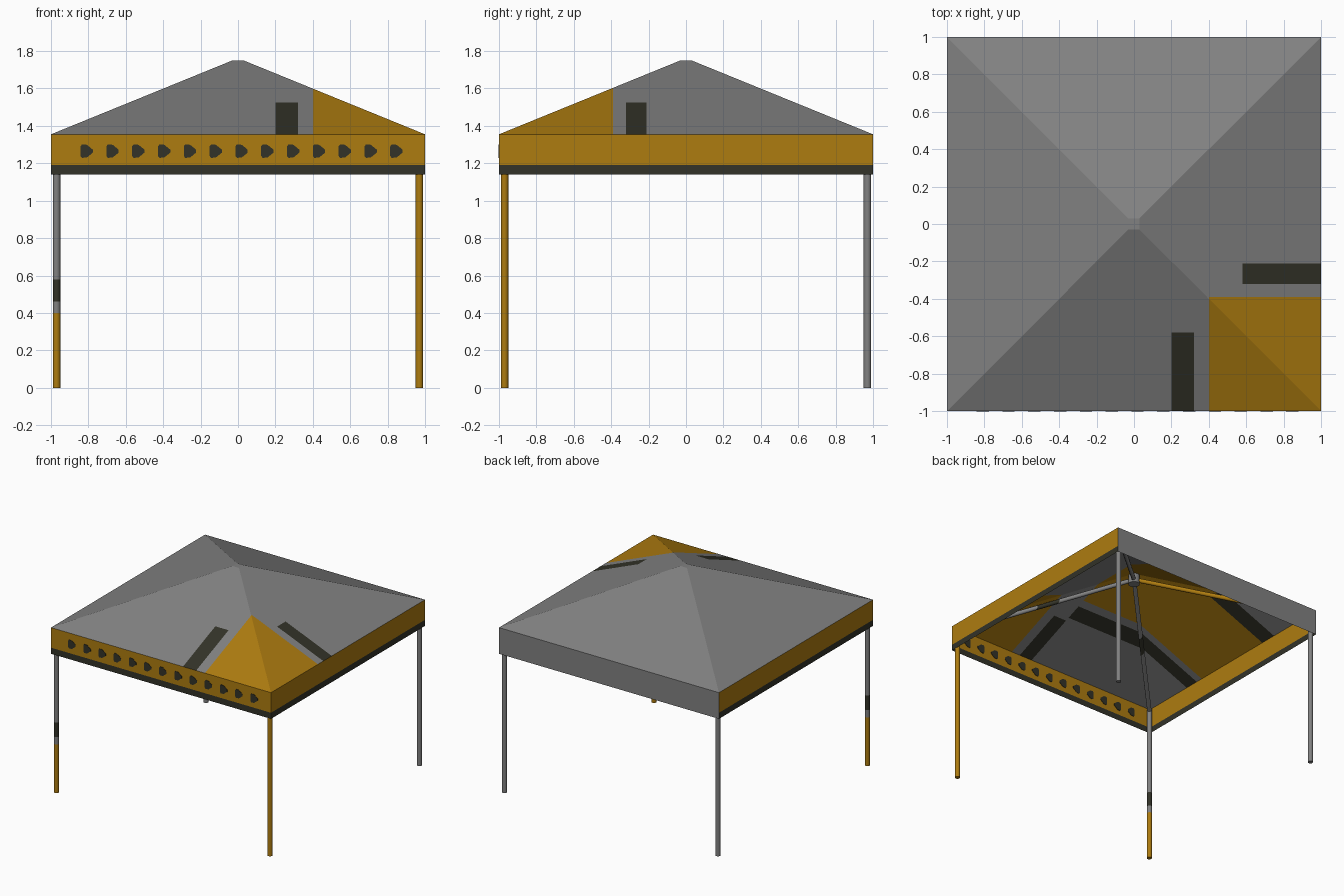
import bpy, bmesh, math
from mathutils import Vector

if "Cube" in bpy.data.objects:
    bpy.data.objects.remove(bpy.data.objects["Cube"])

GREY, YELLOW, DARK = 0, 1, 2
MATS = []
for name, col in (("grey fabric", (0.22, 0.22, 0.22)),
                  ("amber yellow", (0.42, 0.20, 0.005)),
                  ("charcoal", (0.032, 0.032, 0.021))):
    m = bpy.data.materials.new(name)
    m.diffuse_color = (*col, 1)
    m.use_nodes = True
    m.node_tree.nodes["Principled BSDF"].inputs["Base Color"].default_value = m.diffuse_color
    MATS.append(m)


def finish(name, bm, rule, cuts=(), smooth=False):
    """Slice the mesh at axis-aligned planes, then colour its faces by a rule."""
    for axis, value in cuts:
        n = Vector((0, 0, 0))
        n[axis] = 1
        bmesh.ops.bisect_plane(bm, geom=bm.verts[:] + bm.edges[:] + bm.faces[:],
                               plane_co=n * value, plane_no=n, dist=1e-5)
    for f in bm.faces:
        f.material_index = rule(f.calc_center_median())
        f.smooth = smooth and len(f.verts) == 4
    me = bpy.data.meshes.new(name)
    bm.to_mesh(me)
    bm.free()
    for m in MATS:
        me.materials.append(m)
    ob = bpy.data.objects.new(name, me)
    bpy.context.collection.objects.link(ob)
    return ob


EDGE, TOP, EAVE, HEM = 1.0, 1.75, 1.355, 1.14


def pyramid(half, drop):
    bm = bmesh.new()
    sq = [(-1, -1), (1, -1), (1, 1), (-1, 1)]
    low = [bm.verts.new((x * half, y * half, EAVE - drop)) for x, y in sq]
    top = [bm.verts.new((x * .03, y * .03, TOP - drop)) for x, y in sq]
    for i in range(4):
        j = (i + 1) % 4
        bm.faces.new((low[i], low[j], top[j], top[i]))
    bm.faces.new(top)
    return bm


# Roof outside: yellow front right corner with a dark stripe either side
def roof_rule(c):
    if c.x > .4 and c.y < -.39:
        return YELLOW
    if .2 < c.x < .32 and c.y < -.58 or -.32 < c.y < -.21 and c.x > .58:
        return DARK
    return GREY


roof_cuts = [(0, .2), (0, .32), (0, .4), (0, .58),
             (1, -.58), (1, -.39), (1, -.32), (1, -.21)]
finish("roof", pyramid(EDGE, 0), roof_rule, roof_cuts)


# Roof lining: a wide yellow field between two dark stripes
def lining_rule(c):
    if -.55 < c.y < -.43 and c.x < .2 or .36 < c.y < .5 and c.x < -.47:
        return DARK
    if -.37 < c.y < .5 and c.x < .2:
        return YELLOW
    return roof_rule(c)


lining = pyramid(.995, .008)
bmesh.ops.reverse_faces(lining, faces=lining.faces[:])
finish("roof_lining", lining, lining_rule, roof_cuts +
       [(0, -.47), (1, -.55), (1, -.43), (1, -.37), (1, .36), (1, .5)])

# Valance: yellow with a dark hem on three sides, plain grey at the back
bm = bmesh.new()
corners = [(-1, -1), (1, -1), (1, 1), (-1, 1)]
for i in range(4):
    a, b = corners[i], corners[(i + 1) % 4]
    bm.faces.new([bm.verts.new(p) for p in
                  ((*a, HEM), (*b, HEM), (*b, EAVE), (*a, EAVE))])
finish("valance", bm,
       lambda c: GREY if c.y > .99 else DARK if c.z < 1.19 else YELLOW,
       [(2, 1.19)])

# Row of dark pennant marks on the front valance, visible from both sides
bm = bmesh.new()
shape = [(-.032, -.026), (-.024, -.036), (.002, -.034), (.034, -.008),
         (.034, .008), (.002, .034), (-.024, .036), (-.032, .026)]
for i in range(13):
    cx = -.81 + i * .138
    face = bm.faces.new([bm.verts.new((cx + x, -1.003, 1.265 + z)) for x, z in shape])
    ext = bmesh.ops.extrude_face_region(bm, geom=[face], use_keep_orig=True)
    bmesh.ops.translate(bm, vec=(0, .006, 0),
                        verts=[g for g in ext["geom"] if isinstance(g, bmesh.types.BMVert)])
bmesh.ops.recalc_face_normals(bm, faces=bm.faces[:])
finish("valance_marks", bm, lambda c: DARK)


def rod(name, p, q, r, rule, cuts=()):
    p, q = Vector(p), Vector(q)
    bm = bmesh.new()
    bmesh.ops.create_cone(bm, cap_ends=True, segments=12, radius1=r, radius2=r,
                          depth=(q - p).length)
    bmesh.ops.rotate(bm, verts=bm.verts[:],
                     matrix=(q - p).to_track_quat('Z', 'Y').to_matrix())
    bmesh.ops.translate(bm, verts=bm.verts[:], vec=(p + q) / 2)
    return finish(name, bm, rule, cuts, smooth=True)


# Legs and the roof struts above them
def banded_leg(c):
    return YELLOW if c.z < .4 else DARK if .46 < c.z < .58 else GREY


def banded_strut(c):
    return DARK if .42 < abs(c.x) < .54 else GREY


for side, sx in (("left", -1), ("right", 1)):
    for end, sy in (("front", -1), ("back", 1)):
        leg_rule, strut_rule = (lambda c: GREY), (lambda c: GREY)
        if end == "front":
            leg_rule = banded_leg if side == "left" else (lambda c: YELLOW)
            strut_rule = banded_strut
        elif side == "left":
            strut_rule = lambda c: YELLOW
        rod(f"{end}_{side}_leg", (sx * .97, sy * .97, 0), (sx * .97, sy * .97, 1.33),
            .02, leg_rule, [(2, .4), (2, .46), (2, .58)])
        rod(f"{end}_{side}_strut", (sx * .03, sy * .03, 1.69), (sx * .965, sy * .965, 1.315),
            .017, strut_rule, [(0, sx * .42), (0, sx * .54)])

# Hub where the struts meet
rod("hub", (0, 0, 1.66), (0, 0, 1.735), .045, lambda c: GREY)
